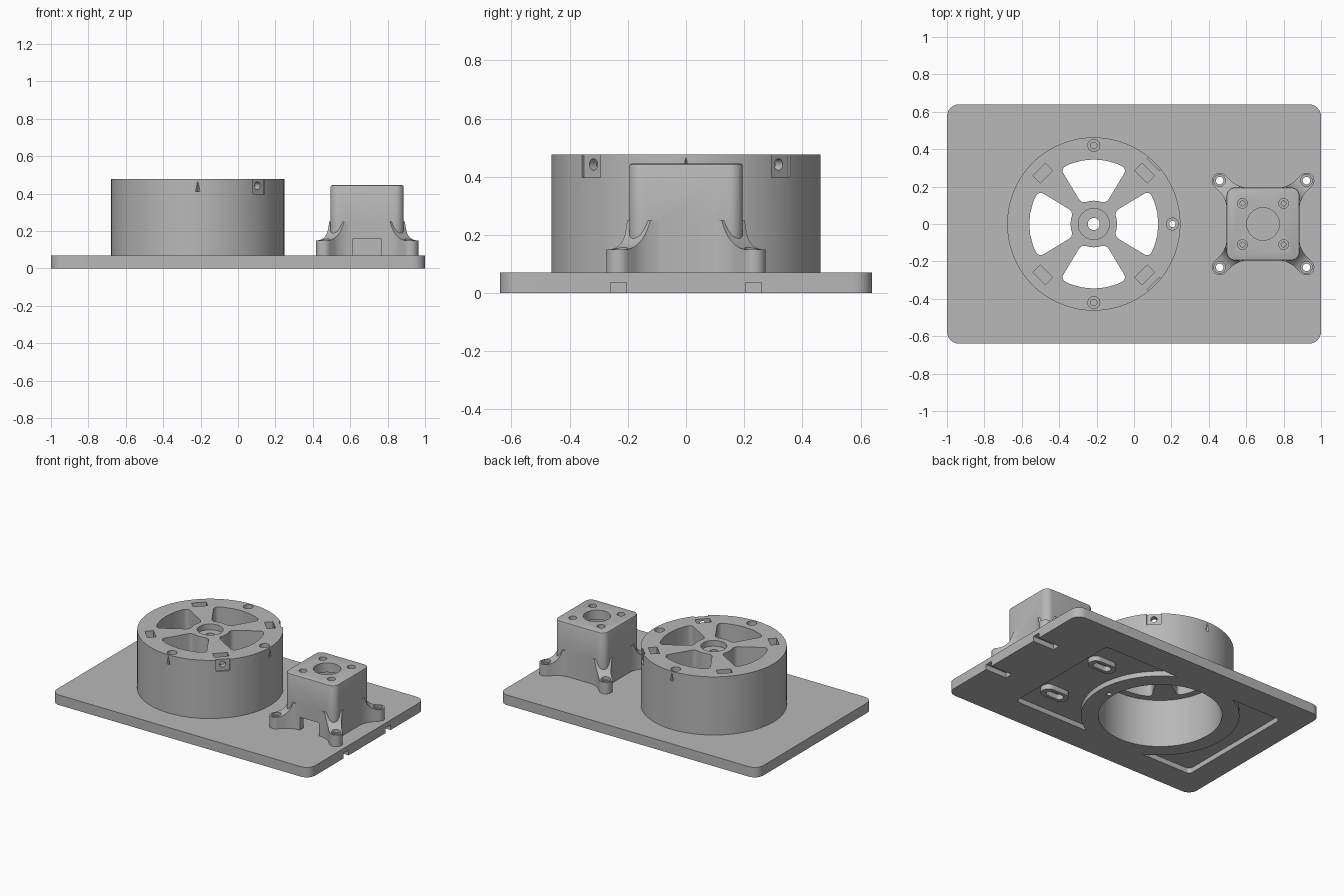
import bpy, bmesh, math
from mathutils import Matrix

cube = bpy.data.objects.get("Cube")
if cube:
    bpy.data.objects.remove(cube)

grey = bpy.data.materials.new("grey plastic")
grey.use_nodes = True
COLOUR = (0.48, 0.48, 0.48, 1)
grey.diffuse_color = COLOUR
grey.node_tree.nodes["Principled BSDF"].inputs["Base Color"].default_value = COLOUR

PLATE_TOP = 0.07
DRUM_X, DRUM_R, DRUM_TOP = -0.215, 0.463, 0.477
MOUNT_X, MOUNT_TOP = 0.69, 0.445
LUG = 0.232
SIGNS = [(sx, sy) for sx in (-1, 1) for sy in (-1, 1)]


def make(name, bm):
    bmesh.ops.recalc_face_normals(bm, faces=bm.faces)
    mesh = bpy.data.meshes.new(name)
    bm.to_mesh(mesh)
    bm.free()
    mesh.materials.append(grey)
    ob = bpy.data.objects.new(name, mesh)
    bpy.context.collection.objects.link(ob)
    return ob


def prism(name, pts, z0, z1, fillet=0, top_bevel=0, matrix=Matrix()):
    """Extrude an outline upward, rounding its sharp corners."""
    bm = bmesh.new()
    face = bm.faces.new([bm.verts.new((x, y, z0)) for x, y in pts])
    new = bmesh.ops.extrude_face_region(bm, geom=[face])["geom"]
    bmesh.ops.translate(bm, vec=(0, 0, z1 - z0),
                        verts=[g for g in new if isinstance(g, bmesh.types.BMVert)])
    bmesh.ops.recalc_face_normals(bm, faces=bm.faces)
    if fillet:
        corners = [e for e in bm.edges if e.calc_face_angle() > 0.7
                   and abs(e.verts[0].co.z - e.verts[1].co.z) > 0.001]
        bmesh.ops.bevel(bm, geom=corners, offset=fillet, segments=8, profile=0.5,
                        affect='EDGES', clamp_overlap=True)
    if top_bevel:
        rim = [e for e in bm.edges if all(v.co.z > z1 - 0.001 for v in e.verts)]
        bmesh.ops.bevel(bm, geom=rim, offset=top_bevel, segments=2, profile=0.5,
                        affect='EDGES')
    bm.transform(matrix)
    return make(name, bm)


def block(name, x, y, w, d, z0, z1, fillet=0, top_bevel=0, matrix=Matrix()):
    pts = [(x - w / 2, y - d / 2), (x + w / 2, y - d / 2),
           (x + w / 2, y + d / 2), (x - w / 2, y + d / 2)]
    return prism(name, pts, z0, z1, fillet, top_bevel, matrix)


def cyl(name, x, y, r, z0, z1, r_top=None, segs=32, matrix=Matrix()):
    bm = bmesh.new()
    bmesh.ops.create_cone(bm, cap_ends=True, segments=segs, radius1=r,
                          radius2=r if r_top is None else r_top, depth=z1 - z0)
    bm.transform(matrix @ Matrix.Translation((x, y, (z0 + z1) / 2)))
    return make(name, bm)


def combine(target, tools, operation='DIFFERENCE'):
    """Boolean the tools into the target, then discard them."""
    for tool in tools:
        tool.hide_render = True
        mod = target.modifiers.new("cut", 'BOOLEAN')
        mod.object, mod.operation, mod.solver = tool, operation, 'EXACT'
    deps = bpy.context.evaluated_depsgraph_get()
    mesh = bpy.data.meshes.new_from_object(target.evaluated_get(deps))
    target.modifiers.clear()
    target.data = mesh
    for tool in tools:
        bpy.data.objects.remove(tool)
    return target


def screw(x, y, r, head_r, z0, top, sink):
    """Through hole with a counterbored head."""
    return [cyl("hole", x, y, r, z0, top + 0.1),
            cyl("head", x, y, head_r, top - sink, top + 0.1)]


def about_drum(degrees):
    return Matrix.Translation((DRUM_X, 0, 0)) @ Matrix.Rotation(math.radians(degrees), 4, 'Z')


def arc(r, half, n):
    return [(r * math.cos(a), r * math.sin(a))
            for a in (half * (2 * i / n - 1) for i in range(n + 1))]


# Base plate, hollowed underneath around a ring and two slotted pads
plate = block("base_plate", 0, 0, 2, 1.28, 0, PLATE_TOP, 0.065)
pocket = block("pocket", -0.115, 0, 1.43, 0.89, -0.1, 0.035, 0.03)
keep = [cyl("ring", DRUM_X, 0, 0.5, -0.2, 0.2, segs=96)]
tools = [cyl("bore", DRUM_X, 0, 0.39, -0.2, 0.2, segs=96)]
for sy in (-1, 1):
    y = sy * LUG
    keep.append(block("pad", MOUNT_X - LUG, y, 0.2, 0.1, -0.2, 0.2, 0.049))
    tools.append(block("slot", MOUNT_X - LUG, y, 0.13, 0.055, -0.1, 0.036, 0.027))
    tools.append(block("channel", 0.97, y, 0.27, 0.055, -0.1, 0.036))
    for sx in (-1, 1):
        tools.append(cyl("lug_hole", MOUNT_X + sx * LUG, y, 0.02, -0.1, 0.2))
for k in range(4):
    tools.append(cyl("ring_hole", 0.42, 0, 0.017, -0.1, 0.2, matrix=about_drum(90 * k)))
combine(pocket, keep)
combine(plate, [pocket] + tools)

# Hollow drum with a four-spoked top
drum = cyl("drum", DRUM_X, 0, DRUM_R, PLATE_TOP, DRUM_TOP, segs=128)
tools = [cyl("inside", DRUM_X, 0, 0.39, 0, 0.335, segs=96)]
tools += screw(DRUM_X, 0, 0.032, 0.083, 0, DRUM_TOP, 0.04)
window = arc(0.345, math.radians(31), 6) + arc(0.125, math.radians(31), 4)[::-1]
for k in range(4):
    m = about_drum(90 * k)
    d = about_drum(90 * k + 45)
    tools.append(prism("window", window, 0.2, 0.6, 0.03, matrix=m))
    tools.append(cyl("rim_hole", 0.42, 0, 0.017, 0, 0.6, matrix=m))
    tools.append(cyl("rim_head", 0.42, 0, 0.032, DRUM_TOP - 0.03, 0.6, matrix=m))
    tools.append(cyl("pointer", DRUM_R, 0, 0.013, 0.41, 0.465, 0.001, 4, matrix=m))
    # Nut slot, flat and cross hole on each diagonal
    tools.append(block("nut_slot", 0.385, 0, 0.055, 0.095, 0.395, 0.6, matrix=d))
    tools.append(block("flat", 0.5, 0, 0.1, 0.09, 0.398, 0.6, matrix=d))
    tools.append(cyl("cross_hole", 0, 0, 0.02, 0.38, 0.52, matrix=d
                     @ Matrix.Translation((0, 0, 0.442)) @ Matrix.Rotation(math.pi / 2, 4, 'Y')))
combine(drum, tools)


# Motor mount: square tower on four flared feet
def foot(angle):
    bm = bmesh.new()
    tip, r, rings = LUG * math.sqrt(2), 0.042, []
    n = 28
    for i in range(n + 1):
        u = 0.16 + (tip + r * 0.999 - 0.16) * math.sin(i / n * math.pi / 2)
        w = r + 4 * max(0, 0.29 - u) ** 2
        if u > tip:
            w = math.sqrt(r * r - (u - tip) ** 2)
        s = min(1, max(0, (0.335 - u) / 0.1))
        top = 0.25 - 0.1 * math.sqrt(1 - s * s)
        rings.append([bm.verts.new(p) for p in ((u, -w, PLATE_TOP), (u, w, PLATE_TOP),
                                                (u, w, top), (u, -w, top))])
    for a, b in zip(rings, rings[1:]):
        for j in range(4):
            bm.faces.new((a[j], a[j - 1], b[j - 1], b[j]))
    bm.faces.new(rings[0])
    bm.faces.new(rings[-1])
    bm.transform(Matrix.Translation((MOUNT_X, 0, 0))
                 @ Matrix.Rotation(math.radians(angle), 4, 'Z'))
    return make("foot", bm)


mount = block("motor_mount", MOUNT_X, 0, 0.39, 0.39, PLATE_TOP, MOUNT_TOP, 0.045, 0.008)
combine(mount, [foot(a) for a in (45, 135, 225, 315)], 'UNION')
tools = [block("cavity", MOUNT_X, 0, 0.31, 0.31, 0, 0.38, 0.03),
         cyl("shaft_hole", MOUNT_X, 0, 0.087, 0.3, 0.6, segs=48),
         block("cable_opening", MOUNT_X, -0.2, 0.15, 0.2, 0, 0.16)]
for sx, sy in SIGNS:
    tools += screw(MOUNT_X + sx * 0.11, sy * 0.11, 0.013, 0.026, 0.3, MOUNT_TOP, 0.025)
    tools += screw(MOUNT_X + sx * LUG, sy * LUG, 0.02, 0.031, 0, 0.16, 0.025)
combine(mount, tools)

# Smooth the curved walls and keep edges crisp
bpy.ops.object.select_all(action='DESELECT')
for ob in (plate, drum, mount):
    ob.select_set(True)
bpy.context.view_layer.objects.active = plate
bpy.ops.object.shade_smooth_by_angle(angle=math.radians(30))
